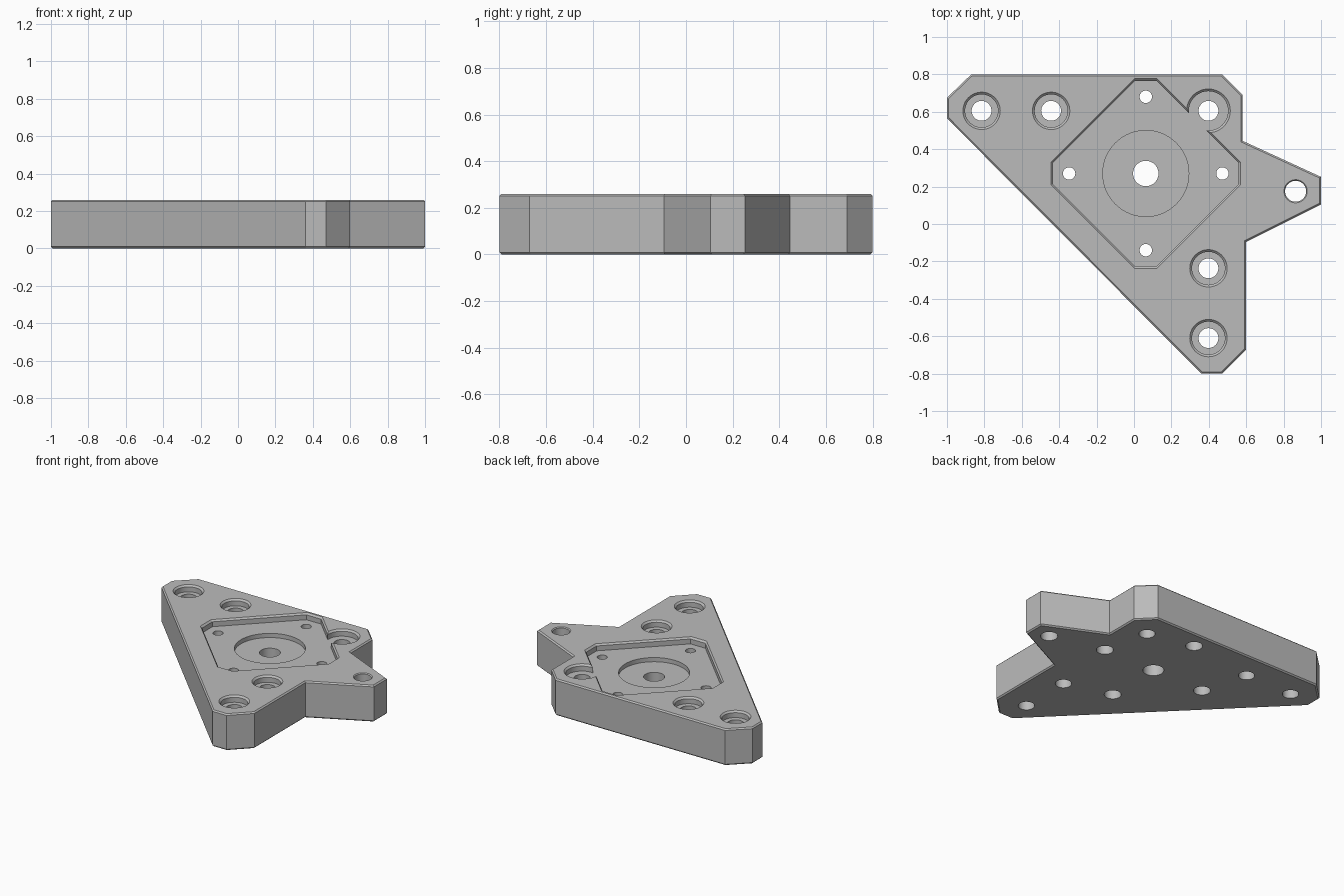
import bpy, bmesh
from math import cos, sin, pi, radians

cube = bpy.data.objects.get("Cube")
if cube:
    bpy.data.objects.remove(cube, do_unlink=True)

H = 0.26             # plate thickness
FLOOR = 0.213        # pocket and counterbore floor
RECESS = 0.183       # central recess floor
CH = 0.009           # edge chamfer

metal = bpy.data.materials.new("plain grey")
metal.use_nodes = True
grey = (0.5, 0.5, 0.5, 1)
metal.diffuse_color = grey
metal.node_tree.nodes["Principled BSDF"].inputs["Base Color"].default_value = grey


def loft(name, rings):
    """Closed solid through stacked rings of equal point count, bottom to top."""
    bm = bmesh.new()
    loops = [[bm.verts.new(p) for p in ring] for ring in rings]
    n = len(loops[0])
    for low, high in zip(loops, loops[1:]):
        for i in range(n):
            j = (i + 1) % n
            bm.faces.new((low[i], low[j], high[j], high[i]))
    bm.faces.new(loops[0][::-1])
    bm.faces.new(loops[-1])
    bmesh.ops.recalc_face_normals(bm, faces=bm.faces)
    mesh = bpy.data.meshes.new(name)
    bm.to_mesh(mesh)
    bm.free()
    mesh.materials.append(metal)
    ob = bpy.data.objects.new(name, mesh)
    bpy.context.collection.objects.link(ob)
    return ob


def turned(name, x, y, profile, n=48):
    """Round cutter from (radius, height) pairs."""
    return loft(name, [[(x + r * cos(2 * pi * i / n), y + r * sin(2 * pi * i / n), z)
                        for i in range(n)] for r, z in profile])


def cut(target, cutter):
    cutter.hide_render = True
    mod = target.modifiers.new("cut", 'BOOLEAN')
    mod.operation = 'DIFFERENCE'
    mod.solver = 'EXACT'
    mod.object = cutter
    bpy.context.view_layer.objects.active = target
    bpy.ops.object.modifier_apply(modifier=mod.name)
    bpy.data.objects.remove(cutter, do_unlink=True)


# Plate body with chamfered rims
outline = [(-0.87, 0.8), (-1, 0.675), (-1, 0.565), (0.36, -0.8), (0.47, -0.8),
           (0.6, -0.67), (0.6, -0.095), (1, 0.105), (1, 0.252), (0.58, 0.445),
           (0.58, 0.69), (0.47, 0.8)]
plate = loft("mounting_plate", [[(x, y, z) for x, y in outline] for z in (0, H)])
bm = bmesh.new()
bm.from_mesh(plate.data)
rims = [e for e in bm.edges if abs(e.verts[0].co.z - e.verts[1].co.z) < 0.01]
bmesh.ops.bevel(bm, geom=rims, offset=CH, segments=1, affect='EDGES')
bm.to_mesh(plate.data)
bm.free()

# Diamond pocket with clipped corners
cx, cy = 0.063, 0.27
S, C = 0.507, 0.06
diamond = [(C, S), (-C, S), (-S, C), (-S, -C), (-C, -S), (C, -S), (S, -C), (S, C)]
inner = 1 - 0.012 / S
outer = 1 + 0.012 / S
cut(plate, loft("pocket_cutter", [
    [(cx + x * k, cy + y * k, z) for x, y in diamond]
    for k, z in ((inner, FLOOR), (inner, H - 0.012), (outer, H + 0.012))]))

# Central recess and shaft hole
cut(plate, turned("recess_cutter", cx, cy, [(0.23, RECESS), (0.23, H + 0.05)], 64))
cut(plate, turned("shaft_cutter", cx, cy, [(0.068, -0.05), (0.068, H + 0.05)]))

# Small screw holes, widened from below
for dx, dy in ((0.41, 0), (-0.41, 0), (0, 0.41), (0, -0.41)):
    cut(plate, turned("screw_cutter", cx + dx, cy + dy,
                      [(0.055, -0.05), (0.055, 0.12), (0.033, 0.12), (0.033, H + 0.05)]))

# Counterbored mounting holes
bores = [(-0.815, 0.605, 0.1), (-0.443, 0.605, 0.1), (0.398, 0.605, 0.117),
         (0.398, -0.237, 0.1), (0.398, -0.61, 0.1)]
for x, y, r in bores:
    cut(plate, turned("bore_cutter", x, y, [
        (r - 0.012, FLOOR), (r - 0.012, H - 0.012), (r + 0.012, H + 0.012)]))
    cut(plate, turned("bolt_cutter", x, y, [(0.053, -0.05), (0.053, H + 0.05)]))

# Plain hole in the side arm
cut(plate, turned("arm_cutter", 0.864, 0.175, [
    (0.056, -0.05), (0.056, H - 0.006), (0.068, H + 0.006)]))

# Smooth the round walls, keep the edges crisp
bpy.ops.object.select_all(action='DESELECT')
plate.select_set(True)
bpy.context.view_layer.objects.active = plate
bpy.ops.object.shade_smooth_by_angle(angle=radians(25))
